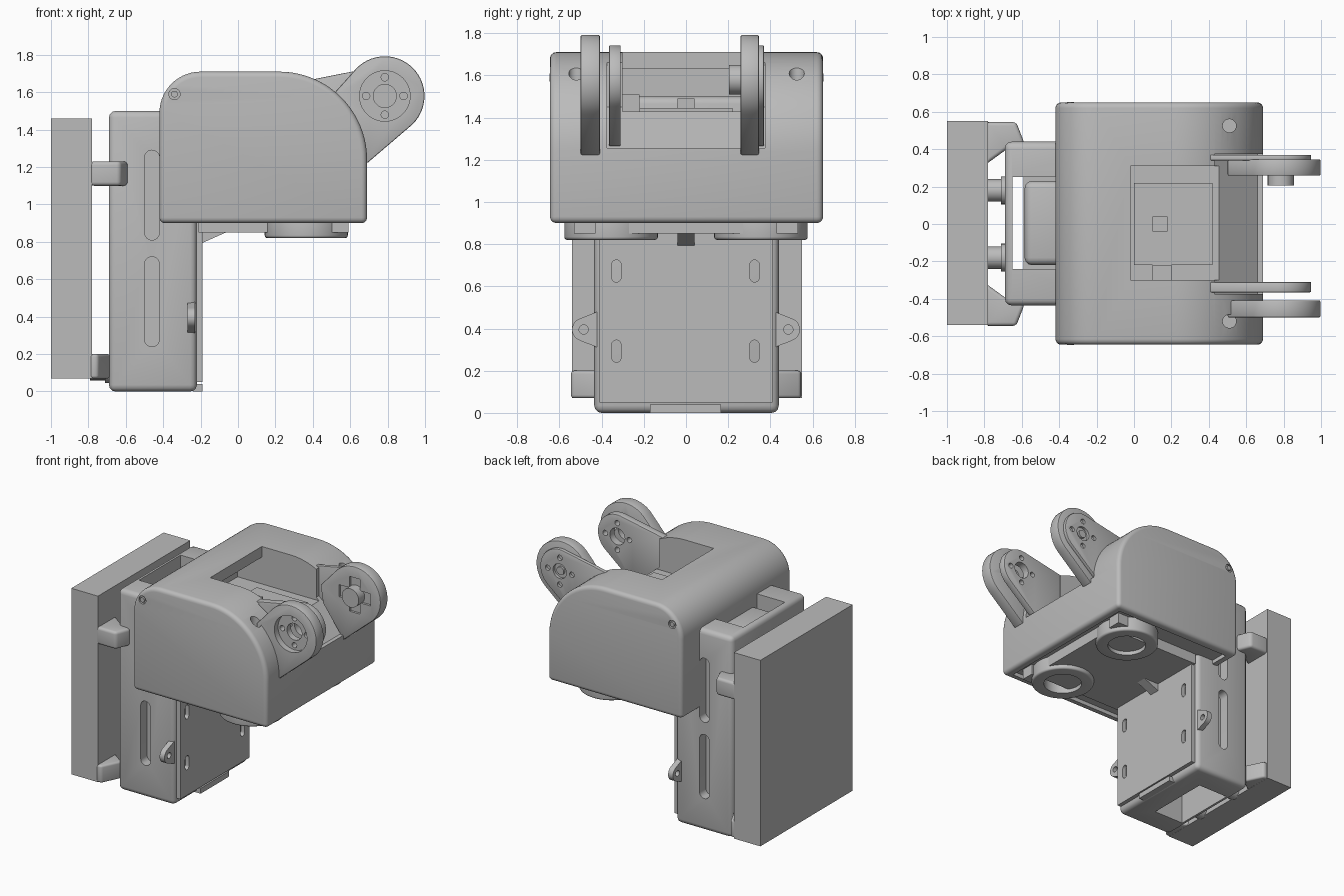
import bpy, bmesh
from math import cos, sin, pi, radians
from mathutils import Vector

old = bpy.data.objects.get("Cube")
if old:
    bpy.data.objects.remove(old)

grey = bpy.data.materials.new("plain grey")
grey.use_nodes = True
COLOUR = (0.5, 0.5, 0.5, 1)
grey.diffuse_color = COLOUR
grey.node_tree.nodes["Principled BSDF"].inputs["Base Color"].default_value = COLOUR


def arc(cx, cy, r, a0=0, a1=360, n=40):
    """Points on an arc; a full circle drops its repeated end."""
    count = n if a1 - a0 == 360 else n + 1
    return [(cx + r * cos(radians(a0 + (a1 - a0) * i / n)),
             cy + r * sin(radians(a0 + (a1 - a0) * i / n))) for i in range(count)]


def rect(a0, b0, a1, b1):
    return [(a0, b0), (a1, b0), (a1, b1), (a0, b1)]


def slot(a0, b0, a1, b1):
    """Upright slot with round ends."""
    r, c = (a1 - a0) / 2, (a0 + a1) / 2
    return arc(c, b1 - r, r, 0, 180, 12) + arc(c, b0 + r, r, 180, 359.9, 12)


def hull(points):
    """Convex outline around a set of points."""
    pts = sorted(set((round(a, 5), round(b, 5)) for a, b in points))

    def half(seq):
        out = []
        for p in seq:
            while len(out) > 1 and ((out[-1][0] - out[-2][0]) * (p[1] - out[-2][1])
                                    - (out[-1][1] - out[-2][1]) * (p[0] - out[-2][0])) <= 0:
                out.pop()
            out.append(p)
        return out[:-1]
    return half(pts) + half(pts[::-1])


def prism(name, pts, lo, hi, axis="y", bevel=0.0, segments=4):
    """Extrude a profile along an axis: y takes (x, z), x takes (y, z), z takes (x, y)."""
    place = {"y": lambda a, b, d: (a, d, b), "x": lambda a, b, d: (d, a, b),
             "z": lambda a, b, d: (a, b, d)}[axis]
    bm = bmesh.new()
    base = bm.faces.new([bm.verts.new(place(a, b, lo)) for a, b in pts])
    geom = bmesh.ops.extrude_face_region(bm, geom=[base])["geom"]
    step = Vector(place(0, 0, hi - lo))
    bmesh.ops.translate(bm, vec=step, verts=[g for g in geom if isinstance(g, bmesh.types.BMVert)])
    bmesh.ops.recalc_face_normals(bm, faces=bm.faces)
    if bevel:
        sharp = [e for e in bm.edges if e.calc_face_angle(0) > radians(30)]
        bmesh.ops.bevel(bm, geom=sharp, offset=bevel, segments=segments,
                        profile=0.5, affect="EDGES", clamp_overlap=True)
    mesh = bpy.data.meshes.new(name)
    bm.to_mesh(mesh)
    bm.free()
    mesh.materials.append(grey)
    ob = bpy.data.objects.new(name, mesh)
    bpy.context.collection.objects.link(ob)
    return ob


def box(name, x0, y0, z0, x1, y1, z1, bevel=0.0):
    return prism(name, rect(x0, z0, x1, z1), y0, y1, "y", bevel, 3)


def cut(ob, *cutters):
    """Subtract the cutters one by one, then bake and discard them."""
    for c in cutters:
        c.hide_render = True
        m = ob.modifiers.new("cut", "BOOLEAN")
        m.operation, m.solver, m.object = "DIFFERENCE", "EXACT", c
    deps = bpy.context.evaluated_depsgraph_get()
    mesh = bpy.data.meshes.new_from_object(ob.evaluated_get(deps))
    ob.modifiers.clear()
    ob.data = mesh
    for c in cutters:
        bpy.data.objects.remove(c)


# Rear panel
box("rear_panel", -1, -0.54, 0.07, -0.78, 0.55, 1.46)

# Upright housing: side slots, top and bottom openings, gap along the back
housing = box("upright_housing", -0.69, -0.435, 0, -0.22, 0.44, 1.5, 0.035)
cutters = [box("top_pocket", -0.65, -0.24, 1.2, -0.3, 0.25, 1.6),
           box("bottom_pocket", -0.65, -0.24, -0.1, -0.4, 0.25, 0.3),
           box("back_gap", -0.65, -0.24, -0.2, -0.59, 0.25, 1.7)]
for z0, z1 in ((0.24, 0.72), (0.81, 1.29)):
    for y0, y1 in ((-0.5, -0.36), (0.365, 0.5)):
        cutters.append(prism("side_slot", slot(-0.5, z0, -0.42, z1), y0, y1))
cut(housing, *cutters)
box("inner_core", -0.585, -0.22, 0.25, -0.3, 0.23, 1.42, 0.04)

# Front cover of the housing with four slots, and its bottom tab
cover = box("housing_cover", -0.225, -0.41, 0.05, -0.19, 0.41, 0.9)
cut(cover, *[prism("cover_slot", slot(y - 0.022, z, y + 0.022, z + 0.105), -0.25, -0.1, "x")
             for y in (-0.33, 0.325) for z in (0.24, 0.62)])
box("bottom_tab", -0.24, -0.17, 0, -0.19, 0.165, 0.04)

for s, side in ((-1, "right"), (1, "left")):
    # Screw ear beside the cover
    ear = prism(side + "_screw_ear",
                hull(arc(s * 0.485, 0.395, 0.055) + [(s * 0.42, 0.31), (s * 0.42, 0.48)]),
                -0.27, -0.23, "x")
    cut(ear, prism("ear_hole", arc(s * 0.485, 0.395, 0.022, n=20), -0.4, -0.1, "x"))

    # Upper and lower arms that hold the rear panel
    pts = [(-0.79, s * 0.32), (-0.79, s * 0.545), (-0.63, s * 0.545), (-0.585, s * 0.43), (-0.68, s * 0.4)]
    prism(side + "_upper_panel_arm", pts, 1.1, 1.23, "z", 0.02)
    prism(side + "_lower_panel_arm", pts[:2] + [(-0.75, s * 0.545), (-0.68, s * 0.4)],
          0.07, 0.2, "z", 0.015)
    prism(side + "_standoff", arc(s * 0.18, 0.12, 0.06, n=24), -0.79, -0.68, "x")
    prism(side + "_standoff_foot", arc(s * 0.18, 0.12, 0.075, n=24), -0.71, -0.68, "x")

# Head shell with rounded top
profile = ([(-0.42, 0.9), (0.69, 0.9)] + arc(0.22, 1.24, 0.47, 0, 90, 20)
           + arc(-0.2, 1.49, 0.22, 90, 180, 14))
head = prism("head_shell", profile, -0.645, 0.65, "y", 0.03)
pocket = [(-0.02, 1.9), (-0.02, 1.63), (-0.35, 1.63), (-0.35, 1.43), (0.49, 1.43),
          (0.66, 1.28), (0.66, 1.255), (0.9, 1.255), (0.9, 1.9)]
cutters = [prism("window", pocket, -0.3, 0.31),
           prism("window_mouth", [(0.43, 1.9), (0.43, 1.45), (0.66, 1.255), (0.9, 1.255), (0.9, 1.9)],
                 -0.375, 0.375),
           box("underside_recess", -0.36, -0.59, 0.8, 0.63, 0.59, 0.93)]
for y0, y1, y in ((-0.7, -0.63, -0.52), (0.635, 0.7, 0.525)):
    cutters.append(prism("side_screw_hole", arc(-0.34, 1.59, 0.03, n=20), y0, y1))
    cutters.append(prism("top_screw_hole", arc(0.51, y, 0.036, n=20), 1.45, 1.9, "z"))
cut(head, *cutters)
for y0, y1 in ((-0.646, -0.63), (0.635, 0.651)):
    prism("side_screw", arc(-0.34, 1.59, 0.018, n=16), y0, y1)

# Blocks inside the window
box("inner_block", 0.0, -0.22, 1.4, 0.42, 0.22, 1.445)
box("inner_clip", 0.1, -0.04, 1.4, 0.18, 0.04, 1.49)
box("inner_corner_block", 0.1, -0.3, 1.4, 0.2, -0.22, 1.51)

# Underside plate, round sockets and small gusset
box("underside_plate", -0.21, -0.43, 0.85, 0.57, 0.43, 0.94)
for s, side in ((-1, "right"), (1, "left")):
    ring = prism(side + "_round_socket", arc(0.365, s * 0.355, 0.222, n=48), 0.82, 0.935, "z", 0.015)
    cut(ring, prism("socket_hole", arc(0.365, s * 0.355, 0.135), 0.7, 0.9, "z"))
    prism(side + "_socket_hub", arc(0.365, s * 0.355, 0.06, n=24), 0.86, 0.93, "z")
    box(side + "_socket_block", 0.5, s * 0.48 - 0.05, 0.85, 0.59, s * 0.48 + 0.05, 0.935)
prism("gusset", [(-0.2, 0.79), (-0.2, 0.87), (-0.02, 0.87)], -0.04, 0.04)

# Joint arms at the front of the head
PX, PZ = 0.785, 1.58
big_arm = hull(arc(PX, PZ, 0.212, n=56) + [(0.5, 1.58), (0.52, 1.45), (0.69, 1.22)])
small_arm = hull(arc(PX, PZ, 0.162, n=48) + [(0.38, 1.665), (0.36, 1.3), (0.66, 1.265)])


def screw_holes(y0, y1, r=0.1):
    return [prism("screw_hole", arc(PX + r * cos(i * pi / 2), PZ + r * sin(i * pi / 2), 0.02, n=14), y0, y1)
            for i in range(4)]


right_cap = prism("right_joint_cap", big_arm, -0.5, -0.408, "y", 0.008, 2)
cut(right_cap, prism("cap_recess", arc(PX, PZ, 0.135), -0.6, -0.455),
    prism("cap_hole", arc(PX, PZ, 0.062, n=28), -0.7, -0.3), *screw_holes(-0.65, -0.35))
right_plate = prism("right_joint_plate", small_arm, -0.365, -0.31, "y", 0.005, 2)
cut(right_plate, prism("plate_hole", arc(PX, PZ, 0.062, n=28), -0.5, -0.2), *screw_holes(-0.45, -0.25))

left_cap = prism("left_joint_cap", big_arm, 0.258, 0.346, "y", 0.008, 2)
cut(left_cap, prism("cross_recess_tall", rect(PX - 0.045, PZ - 0.13, PX + 0.045, PZ + 0.13), 0.2, 0.275),
    prism("cross_recess_wide", rect(PX - 0.13, PZ - 0.045, PX + 0.13, PZ + 0.045), 0.2, 0.2751))
left_plate = prism("left_joint_plate", small_arm, 0.34, 0.37, "y", 0.005, 2)
cut(left_plate, prism("plate_hole", arc(PX, PZ, 0.055, n=28), 0.35, 0.5), *screw_holes(0.35, 0.5))
prism("left_joint_screw", arc(PX, PZ, 0.03, n=20), 0.34, 0.365)
prism("left_joint_pin", arc(PX, PZ, 0.07, n=28), 0.205, 0.3)

# Smooth shading with sharp edges kept
bpy.ops.object.select_all(action="DESELECT")
for ob in bpy.context.collection.objects:
    if ob.type == "MESH" and grey.name in ob.data.materials:
        ob.select_set(True)
        bpy.context.view_layer.objects.active = ob
bpy.ops.object.shade_smooth_by_angle(angle=radians(30))
